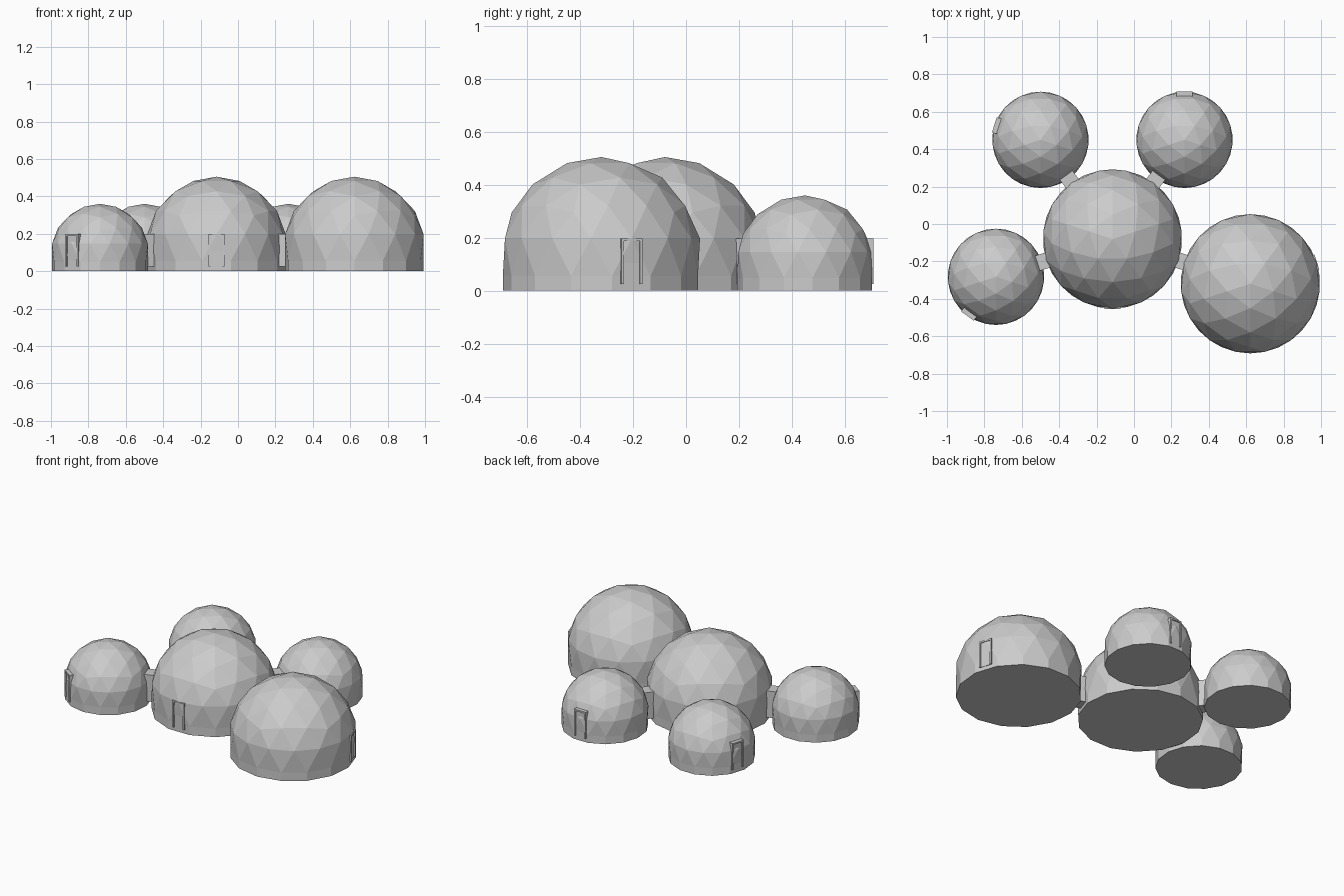
import bpy, bmesh
from math import radians, cos, sin, sqrt
from mathutils import Vector, Matrix

if "Cube" in bpy.data.objects:
    bpy.data.objects.remove(bpy.data.objects["Cube"])

HUB = Vector((-0.115, -0.08, 0))
BIG, SMALL = 0.379, 0.262


def polar(deg, r=1.0, z=0.0):
    return Vector((r * cos(radians(deg)), r * sin(radians(deg)), z))


def finish(bm, name, matrix=Matrix()):
    bmesh.ops.recalc_face_normals(bm, faces=bm.faces)
    me = bpy.data.meshes.new(name)
    bm.to_mesh(me)
    bm.free()
    ob = bpy.data.objects.new(name, me)
    ob.matrix_world = matrix
    bpy.context.collection.objects.link(ob)
    return ob


# Geodesic dome: three-way split icosahedron cut at 5/9, on a low riser wall
def dome(name, centre, radius, height, phase):
    h = 1 / sqrt(5)
    top, bottom = Vector((0, 0, 1)), Vector((0, 0, -1))
    up = [polar(phase + 36 + 72 * k, 2 * h, h) for k in range(5)]
    low = [polar(phase + 72 * k, 2 * h, -h) for k in range(5)]
    tris = []
    for k in range(5):
        n = (k + 1) % 5
        tris += [(top, up[k], up[n]), (up[k], low[n], up[n]),
                 (up[k], low[k], low[n]), (bottom, low[n], low[k])]
    bm = bmesh.new()
    for a, b, c in tris:
        g = {(i, j): bm.verts.new((a + (b - a) * i / 3 + (c - a) * j / 3).normalized())
             for i in range(4) for j in range(4 - i)}
        for i in range(3):
            for j in range(3 - i):
                bm.faces.new((g[i, j], g[i + 1, j], g[i, j + 1]))
                if i + j < 2:
                    bm.faces.new((g[i + 1, j], g[i + 1, j + 1], g[i, j + 1]))
    bmesh.ops.remove_doubles(bm, verts=bm.verts, dist=1e-4)
    bmesh.ops.delete(bm, geom=[v for v in bm.verts if v.co.z < -0.3], context='VERTS')
    lift = height - radius
    for v in bm.verts:
        if abs(v.co.z) < 0.25:                      # level the two equator rows
            z = 0.1876 if v.co.z > 0 else -0.1876
            flat = Vector((v.co.x, v.co.y, 0)).normalized() * sqrt(1 - z * z)
            v.co = (flat.x, flat.y, z)
        v.co = v.co * radius + Vector((0, 0, lift))
    # riser wall and floor
    rim = [e for e in bm.edges if e.is_boundary]
    ext = bmesh.ops.extrude_edge_only(bm, edges=rim)['geom']
    for v in ext:
        if isinstance(v, bmesh.types.BMVert):
            v.co.z = 0
    bmesh.ops.holes_fill(bm, edges=[e for e in bm.edges if e.is_boundary], sides=0)
    return finish(bm, name, Matrix.Translation(centre))


# Boxes given as (x0, x1, y0, y1, z0, z1), x pointing outward along the azimuth
def boxes(name, centre, deg, parts):
    bm = bmesh.new()
    for x0, x1, y0, y1, z0, z1 in parts:
        m = (Matrix.Translation(((x0 + x1) / 2, (y0 + y1) / 2, (z0 + z1) / 2))
             @ Matrix.Diagonal((x1 - x0, y1 - y0, z1 - z0, 1)))
        bmesh.ops.create_cube(bm, size=1, matrix=m)
    return finish(bm, name, Matrix.Translation(centre) @ Matrix.Rotation(radians(deg), 4, 'Z'))


# Door frame with a slightly recessed door leaf
def door(name, centre, deg, radius):
    f = radius * 0.982 + 0.002
    b, w, z0, z1 = f - 0.028, 0.042, 0.025, 0.198
    boxes(name + "_door_frame", centre, deg, [
        (b, f, -w, -w + 0.01, z0, z1), (b, f, w - 0.01, w, z0, z1),
        (b, f, -w + 0.01, w - 0.01, z1 - 0.01, z1)])
    boxes(name + "_door", centre, deg, [(b, f - 0.007, -w + 0.01, w - 0.01, z0, z1 - 0.01)])


# name, azimuth from hub, distance, radius, height, door azimuth
outer = [("right_dome", -18, 0.775, BIG, 0.505, 18),
         ("back_right_dome", 54, 0.655, SMALL, 0.36, 90),
         ("back_left_dome", 126, 0.655, SMALL, 0.36, 162),
         ("left_dome", 198, 0.655, SMALL, 0.36, 234)]

dome("main_dome", HUB, BIG, 0.505, -90)
door("main_dome", HUB, -90, BIG)
for name, deg, dist, r, h, door_deg in outer:
    c = HUB + polar(deg, dist)
    dome(name, c, r, h, door_deg)
    door(name, c, door_deg, r)
    # connecting passage to the main dome
    boxes(name + "_passage", HUB, deg, [(BIG * 0.9, dist - r * 0.86, -0.042, 0.042, 0.025, 0.198)])
